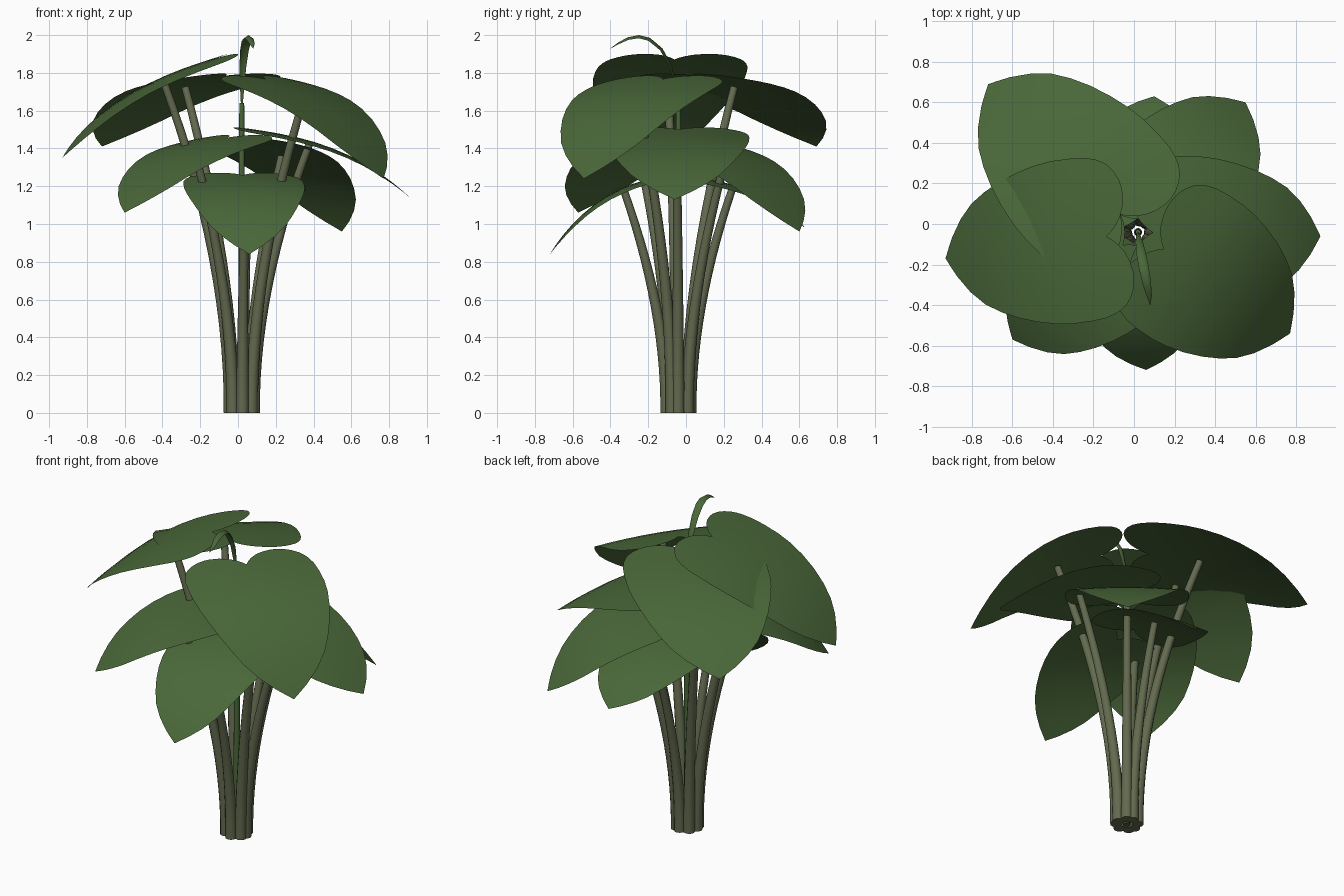
import bpy, bmesh, math
from mathutils import Vector

if "Cube" in bpy.data.objects:
    bpy.data.objects.remove(bpy.data.objects["Cube"])

def material(name, rgb):
    m = bpy.data.materials.new(name)
    m.diffuse_color = (*rgb, 1)
    m.use_nodes = True
    m.node_tree.nodes["Principled BSDF"].inputs["Base Color"].default_value = m.diffuse_color
    return m

LEAF = material("leaf green", (0.068, 0.137, 0.041))
STEM = material("stem olive", (0.125, 0.145, 0.078))
CX, CY = 0.02, -0.04          # middle of the stem clump

def finish(name, bm, mat):
    me = bpy.data.meshes.new(name)
    bm.to_mesh(me)
    bm.free()
    me.materials.append(mat)
    for p in me.polygons:
        p.use_smooth = len(p.vertices) < 5
    ob = bpy.data.objects.new(name, me)
    bpy.context.collection.objects.link(ob)
    return ob

def tube(name, pts, radii, mat, sides=12):
    bm = bmesh.new()
    rings = []
    for i, p in enumerate(pts):
        d = (pts[min(i + 1, len(pts) - 1)] - pts[max(i - 1, 0)]).normalized()
        a = d.cross(Vector((0, 1, 0))).normalized()
        b = d.cross(a)
        rings.append([bm.verts.new(p + radii[i] * (a * math.cos(t) + b * math.sin(t)))
                      for t in (2 * math.pi * k / sides for k in range(sides))])
    for r, s in zip(rings, rings[1:]):
        for k in range(sides):
            n = (k + 1) % sides
            bm.faces.new((r[k], r[n], s[n], s[k]))
    bm.faces.new(rings[0][::-1])
    bm.faces.new(rings[-1])
    bmesh.ops.recalc_face_normals(bm, faces=bm.faces)
    return finish(name, bm, mat)

# heart outline: (position along leaf, inner edge, outer edge) as fractions
HEART = [(0, .47, .56), (.01, .34, .67), (.03, .22, .77), (.06, .12, .86), (.09, .05, .91),
         (.12, 0, .945), (.18, 0, .985), (.26, 0, 1), (.36, 0, 1), (.45, 0, .975), (.55, 0, .92),
         (.65, 0, .84), (.74, 0, .74), (.82, 0, .62), (.89, 0, .45), (.95, 0, .24), (.98, 0, .1),
         (1, 0, 0)]
SIDE_DROOP = 0.022

def leaf_height(u, z0, z1, lin):
    return z0 - (z0 - z1) * (lin * u + (1 - lin) * u ** 3)

def leaf(name, tip, r0, z0, half, lin):
    axis = Vector((tip[0] - CX, tip[1] - CY, 0))
    length = axis.length
    axis.normalize()
    side = Vector((-axis.y, axis.x, 0))
    bm = bmesh.new()
    for s in (1, -1):
        rows = []
        for u, inner, outer in HEART:
            mid = Vector((CX, CY, leaf_height(u, z0, tip[2], lin))) + axis * (r0 + u * (length - r0))
            row = []
            for k in range(5):
                v = inner + (outer - inner) * k / 4
                row.append(bm.verts.new(mid + side * s * half * v - Vector((0, 0, SIDE_DROOP * v * v))))
            rows.append(row)
        for a, b in zip(rows, rows[1:]):
            for k in range(4):
                q = (a[k], b[k], b[k + 1], a[k + 1])
                bm.faces.new(q if s > 0 else q[::-1])
    bmesh.ops.remove_doubles(bm, verts=bm.verts, dist=0.0005)
    bmesh.ops.dissolve_degenerate(bm, edges=bm.edges, dist=0.0001)
    finish(name, bm, LEAF)
    return axis, length

def leaf_stalk(name, axis, length, r0, z0, z1, attach, lin):
    u = (attach - r0) / (length - r0)
    end = Vector((CX, CY, leaf_height(u, z0, z1, lin) - 0.012)) + axis * attach
    foot = Vector((CX, CY, 0)) + axis * 0.062
    bend = foot + Vector((0, 0, end.z * 0.45))
    pts, radii = [], []
    for i in range(15):
        t = i / 14
        pts.append(foot * (1 - t) ** 2 + bend * 2 * t * (1 - t) + end * t * t)
        radii.append(0.034 - 0.014 * t)
    tube(name, pts, radii, STEM)

# leaves: name, tip, base radius, base height, half width, stalk radius, straightness
LEAVES = [
    ("upper_back_left", (-.72, .69, 1.41), .0, 1.80, .415, .42, .3),
    ("upper_left", (-.93, -.17, 1.35), .05, 1.905, .405, .42, .5),
    ("upper_front_right", (.77, -.54, 1.24), .05, 1.79, .40, .40, .33),
    ("middle_right", (.92, -.06, 1.13), -.04, 1.515, .38, .36, .33),
    ("lower_back_right", (.55, .60, .96), 0, 1.455, .355, .33, .33),
    ("lower_front_left", (-.60, -.57, 1.06), 0, 1.475, .355, .33, .33),
    ("lower_front", (.06, -.72, .84), .0, 1.275, .32, .29, .32),
    ("lower_back", (.10, .63, .98), .0, 1.26, .31, .29, .32),
]
for name, tip, r0, z0, half, attach, lin in LEAVES:
    axis, length = leaf(name + "_leaf", tip, r0, z0, half, lin)
    leaf_stalk(name + "_stalk", axis, length, r0, z0, tip[2], attach, lin)

# central young shoot
tube("shoot_stem", [Vector((CX, CY, z)) for z in (0, .6, 1.2, 1.64)],
     [.02, .018, .016, .013], LEAF)

# curled, folded young leaf on top of the shoot: (x, y, z, half width)
CURL = [(.02, -.04, 1.62, .004), (.022, -.05, 1.72, .011), (.026, -.075, 1.84, .018),
        (.034, -.125, 1.93, .023), (.045, -.19, 1.985, .025), (.055, -.25, 2.0, .024),
        (.065, -.31, 1.988, .020), (.075, -.36, 1.96, .013), (.08, -.40, 1.93, .001)]
bm = bmesh.new()
rows = []
for i, (x, y, z, w) in enumerate(CURL):
    p, q = CURL[max(i - 1, 0)], CURL[min(i + 1, len(CURL) - 1)]
    inward = Vector((0, q[2] - p[2], p[1] - q[1])).normalized()
    fold = inward * (-0.7 * w if inward.z < 0 else 0.7 * w)
    base = Vector((x, y, z)) - fold
    rows.append([bm.verts.new(base + Vector((-w, 0, 0))), bm.verts.new(base + fold),
                 bm.verts.new(base + Vector((w, 0, 0)))])
for a, b in zip(rows, rows[1:]):
    for k in range(2):
        bm.faces.new((a[k], b[k], b[k + 1], a[k + 1]))
finish("young_curled_leaf", bm, LEAF)
